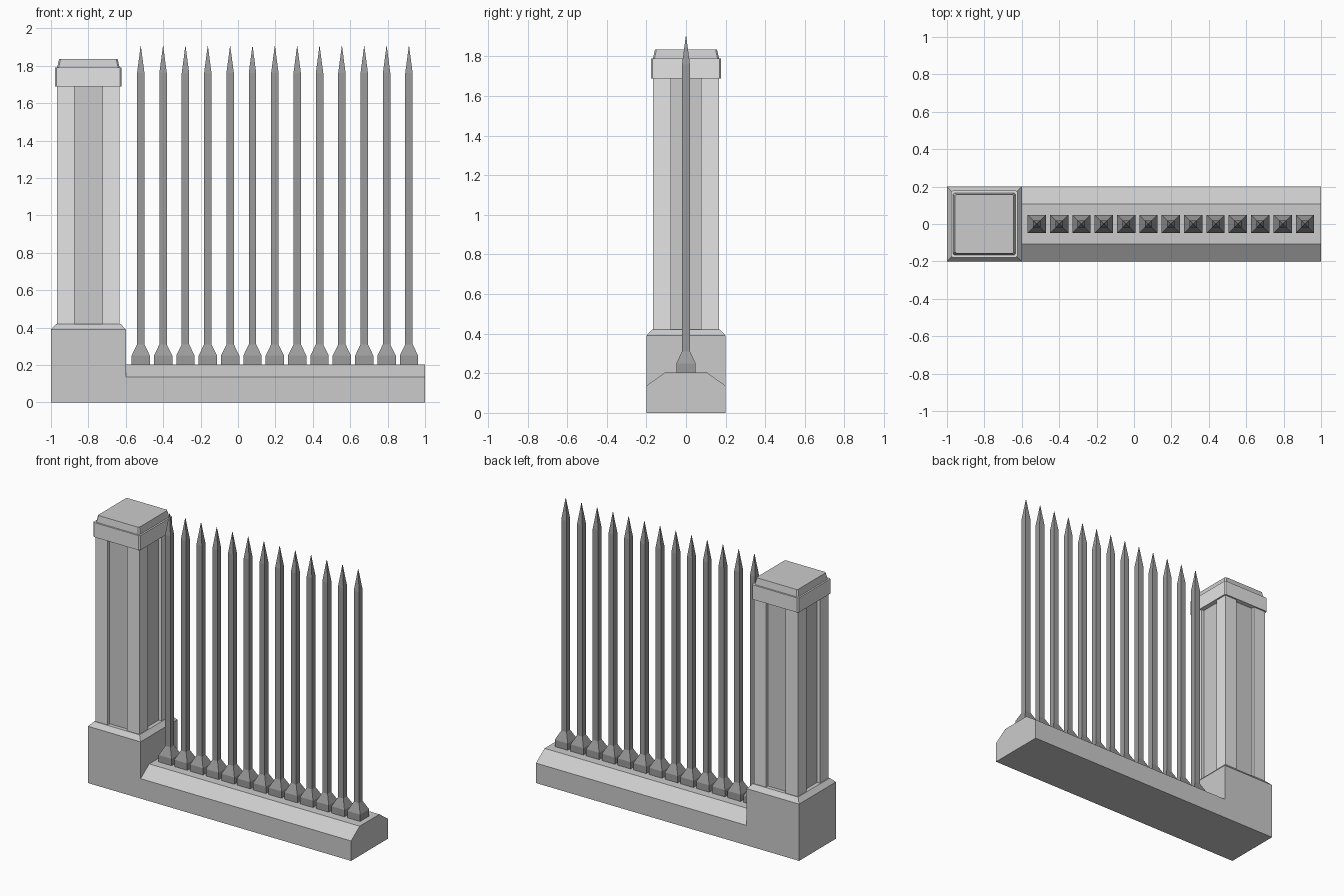
import bpy, bmesh, math

if "Cube" in bpy.data.objects:
    bpy.data.objects.remove(bpy.data.objects["Cube"])


def material(name, v):
    m = bpy.data.materials.new(name)
    m.diffuse_color = (v, v, v, 1)
    m.use_nodes = True
    m.node_tree.nodes["Principled BSDF"].inputs["Base Color"].default_value = m.diffuse_color
    return m


STONE = material("grey stone", 0.60)
PALE = material("pale stone", 0.78)
IRON = material("dark iron", 0.33)


def finish(name, bm, mat):
    bmesh.ops.recalc_face_normals(bm, faces=bm.faces)
    me = bpy.data.meshes.new(name)
    bm.to_mesh(me)
    bm.free()
    me.materials.append(mat)
    ob = bpy.data.objects.new(name, me)
    bpy.context.collection.objects.link(ob)
    return ob


def loft(bm, cx, cy, rings, cut=0):
    """Stack square rings given as (half width, z), corners cut if wanted, and cap both ends."""
    prev = None
    for i, (h, z) in enumerate(rings):
        c = h - cut
        if cut:
            pts = [(h, c), (c, h), (-c, h), (-h, c), (-h, -c), (-c, -h), (c, -h), (h, -c)]
        else:
            pts = [(h, h), (-h, h), (-h, -h), (h, -h)]
        ring = [bm.verts.new((cx + x, cy + y, z)) for x, y in pts]
        if prev:
            for k in range(len(ring)):
                n = (k + 1) % len(ring)
                bm.faces.new((prev[k], prev[n], ring[n], ring[k]))
        if i in (0, len(rings) - 1):
            bm.faces.new(ring)
        prev = ring


PX = -0.8  # pillar centre

# Pillar plinth with chamfered top
bm = bmesh.new()
loft(bm, PX, 0, [(0.2, 0), (0.2, 0.39), (0.172, 0.42)])
finish("pillar_plinth", bm, STONE)

# Low wall: bevelled profile extruded along x
bm = bmesh.new()
profile = [(-0.2, 0), (0.2, 0), (0.2, 0.137), (0.107, 0.203), (-0.107, 0.203), (-0.2, 0.137)]
a, b = [[bm.verts.new((x, y, z)) for y, z in profile] for x in (-0.6, 1.0)]
for k in range(6):
    n = (k + 1) % 6
    bm.faces.new((a[k], a[n], b[n], b[k]))
bm.faces.new(b)
bm.faces.new(a)
finish("low_wall", bm, STONE)

# Recessed pillar panels
bm = bmesh.new()
loft(bm, PX, 0, [(0.145, 0.415), (0.145, 1.70)])
finish("pillar_panels", bm, STONE)

# Four corner posts
bm = bmesh.new()
for sx in (-1, 1):
    for sy in (-1, 1):
        loft(bm, PX + sx * 0.121, sy * 0.121, [(0.046, 0.415), (0.046, 1.70)])
finish("pillar_corner_posts", bm, PALE)

# Cap band and top slab, with slightly cut corners
bm = bmesh.new()
loft(bm, PX, 0, [(0.178, 1.69), (0.178, 1.79)], 0.008)
finish("cap_band", bm, PALE)
bm = bmesh.new()
loft(bm, PX, 0, [(0.168, 1.785), (0.157, 1.835)], 0.008)
finish("cap_slab", bm, STONE)

# Fence pickets: flared square foot, square shaft, pointed tip
for i in range(13):
    x = -0.52 + i * 0.1195
    bm = bmesh.new()
    loft(bm, x, 0, [(0.049, 0.20), (0.049, 0.25), (0.02, 0.31),
                    (0.02, 1.76), (0.0008, 1.905)])
    finish("picket_%02d" % (i + 1), bm, IRON)
